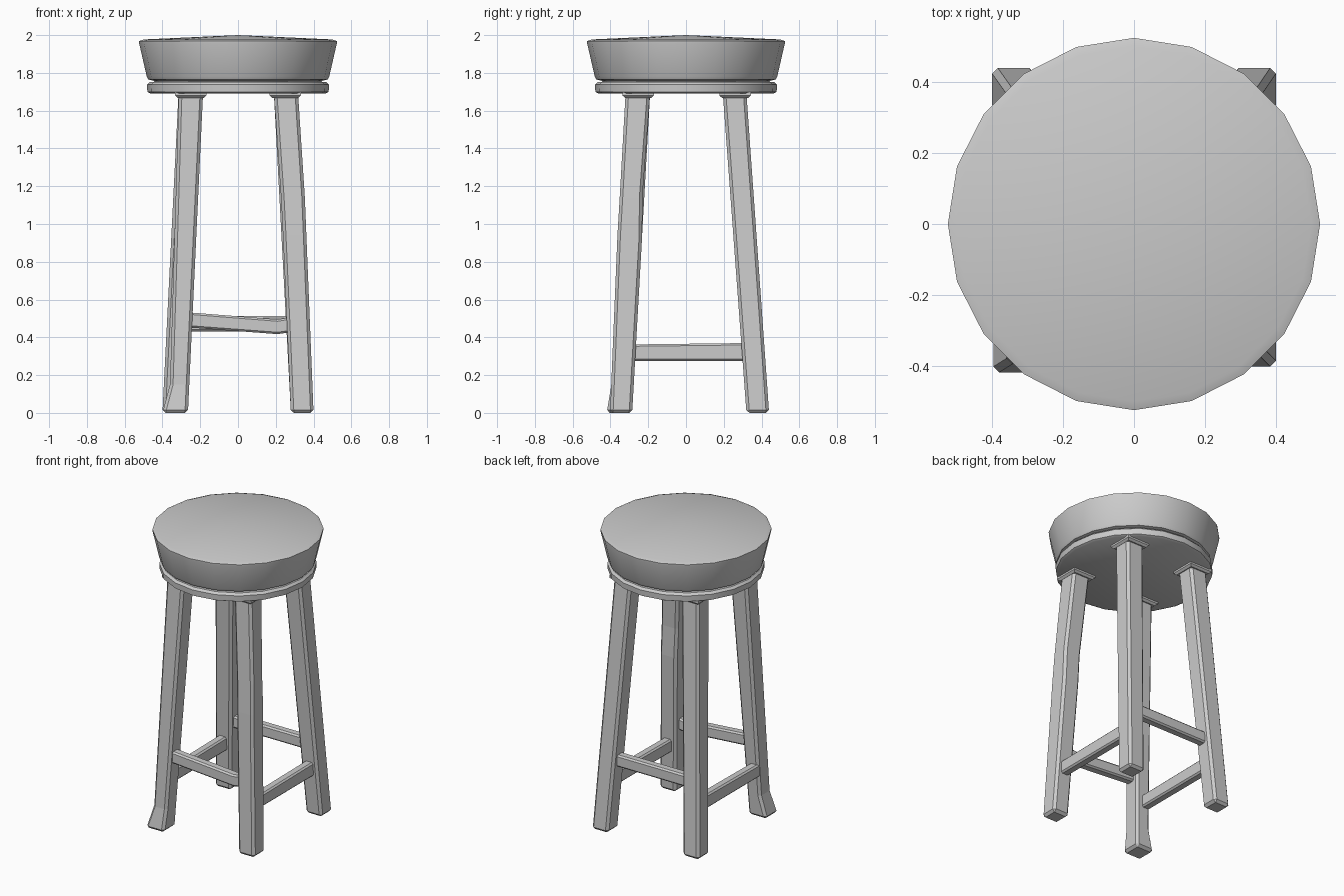
import bpy, bmesh, math

if "Cube" in bpy.data.objects:
    bpy.data.objects.remove(bpy.data.objects["Cube"])


def finish(name, bm, bevel=0.0, smooth=False):
    bmesh.ops.recalc_face_normals(bm, faces=bm.faces)
    mesh = bpy.data.meshes.new(name)
    bm.to_mesh(mesh)
    bm.free()
    obj = bpy.data.objects.new(name, mesh)
    bpy.context.collection.objects.link(obj)
    if bevel:
        mod = obj.modifiers.new("worn_edges", 'BEVEL')
        mod.width, mod.segments = bevel, 1
        mod.limit_method, mod.angle_limit = 'ANGLE', math.radians(40)
    if smooth:
        bpy.ops.object.select_all(action='DESELECT')
        obj.select_set(True)
        bpy.context.view_layer.objects.active = obj
        bpy.ops.object.shade_smooth_by_angle(angle=math.radians(35))
    return obj


def loft(name, rings, bevel=0.0, smooth=False, tip=None):
    """Skin a list of equal-sized point rings, closing both ends."""
    bm = bmesh.new()
    loops = [[bm.verts.new(p) for p in ring] for ring in rings]
    n = len(loops[0])
    for a, b in zip(loops, loops[1:]):
        for i in range(n):
            j = (i + 1) % n
            bm.faces.new((a[i], a[j], b[j], b[i]))
    bm.faces.new(loops[0])
    if tip:
        t = bm.verts.new(tip)
        for i in range(n):
            bm.faces.new((loops[-1][i], loops[-1][(i + 1) % n], t))
    else:
        bm.faces.new(loops[-1])
    return finish(name, bm, bevel, smooth)


def lathe(name, profile, tip=None, sides=20):
    rings = [[(r * math.cos(k * math.tau / sides), r * math.sin(k * math.tau / sides), z)
              for k in range(sides)] for r, z in profile]
    return loft(name, rings, smooth=True, tip=tip)


def rect(x0, x1, y0, y1, z):
    return [(x0, y0, z), (x1, y0, z), (x1, y1, z), (x0, y1, z)]


# Padded seat with a slightly domed top, and the rounded board below it
lathe("seat_cushion", [(0.44, 1.745), (0.445, 1.758), (0.475, 1.765), (0.483, 1.78),
                       (0.523, 1.955), (0.524, 1.968), (0.50, 1.977)], tip=(0, 0, 2.0))
lathe("seat_board", [(0.465, 1.692), (0.48, 1.70), (0.482, 1.738), (0.468, 1.752)])

# Splayed legs: (x0, x1, y0, y1, z) sections from foot to seat, some worn
legs = {
    "front_left_leg": [(-0.40, -0.265, -0.42, -0.285, 0), (-0.36, -0.258, -0.395, -0.277, 0.15),
                       (-0.313, -0.185, -0.32, -0.19, 1.69)],
    "front_right_leg": [(0.28, 0.40, -0.402, -0.285, 0), (0.238, 0.362, -0.363, -0.232, 0.94),
                        (0.228, 0.354, -0.351, -0.231, 1.14), (0.19, 0.318, -0.32, -0.19, 1.69)],
    "back_left_leg": [(-0.40, -0.28, 0.32, 0.44, 0), (-0.315, -0.185, 0.195, 0.32, 1.69)],
    "back_right_leg": [(0.28, 0.40, 0.32, 0.44, 0), (0.19, 0.318, 0.195, 0.32, 1.69)],
}
for name, sections in legs.items():
    loft(name, [rect(*s) for s in sections], bevel=0.016)

# Mounting plates between legs and seat board
for side, sx in (("left", -0.25), ("right", 0.25)):
    for end, sy in (("front", -0.253), ("back", 0.26)):
        loft(f"{end}_{side}_plate",
             [rect(sx - h, sx + h, sy - h, sy + h, z) for h, z in
              ((0.07, 1.668), (0.083, 1.68), (0.083, 1.70))])

# Front rail sags toward its right end; back rail is level
def cross_rail(name, y, stations):
    loft(name, [[(x, y - 0.03, lo), (x, y + 0.03, lo), (x, y + 0.03, hi), (x, y - 0.03, hi)]
                for x, lo, hi in stations], bevel=0.01)


cross_rail("front_rail", -0.325, [(-0.30, 0.455, 0.535), (0.21, 0.417, 0.495), (0.30, 0.43, 0.51)])
cross_rail("back_rail", 0.343, [(-0.30, 0.432, 0.512), (0.30, 0.432, 0.512)])

# Lower side rails
for side, x in (("left", -0.322), ("right", 0.325)):
    loft(f"{side}_rail", [[(x - 0.03, y, 0.275), (x + 0.03, y, 0.275),
                           (x + 0.03, y, top), (x - 0.03, y, top)]
                          for y, top in ((-0.31, 0.362), (0.34, 0.37))], bevel=0.01)
